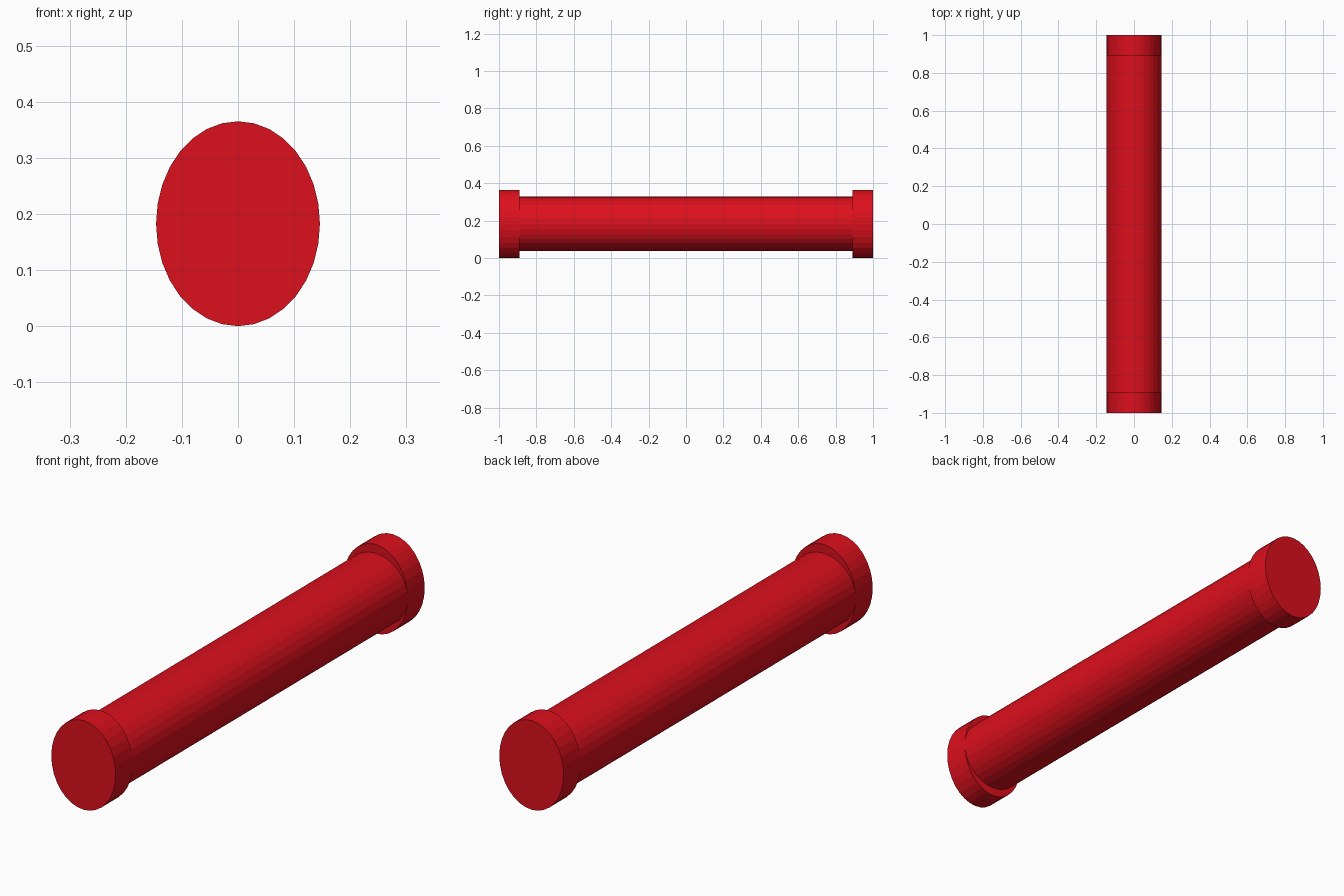
import bpy
from math import radians

if "Cube" in bpy.data.objects:
    bpy.data.objects.remove(bpy.data.objects["Cube"])

R, HALF_H, CAP = 0.146, 0.1825, 0.11   # shaft radius, cap half height, cap thickness

red = bpy.data.materials.new("red")
red.diffuse_color = (0.72, 0.005, 0.012, 1)
red.use_nodes = True
red.node_tree.nodes["Principled BSDF"].inputs["Base Color"].default_value = red.diffuse_color


def rod(name, y0, y1, half_height):
    """32-sided flat-shaded cylinder along y, stretched to half_height in z."""
    bpy.ops.mesh.primitive_cylinder_add(
        vertices=32, radius=1, depth=1,
        location=(0, (y0 + y1) / 2, HALF_H), rotation=(radians(90), 0, 0))
    ob = bpy.context.object
    ob.name = name
    ob.scale = (R, half_height, y1 - y0)
    bpy.ops.object.transform_apply(location=False, rotation=True, scale=True)
    ob.data.materials.append(red)
    return ob


# Round shaft
rod("shaft", -1 + CAP, 1 - CAP, R)

# Taller oval caps at both ends
rod("front_cap", -1, -1 + CAP, HALF_H)
rod("back_cap", 1 - CAP, 1, HALF_H)
